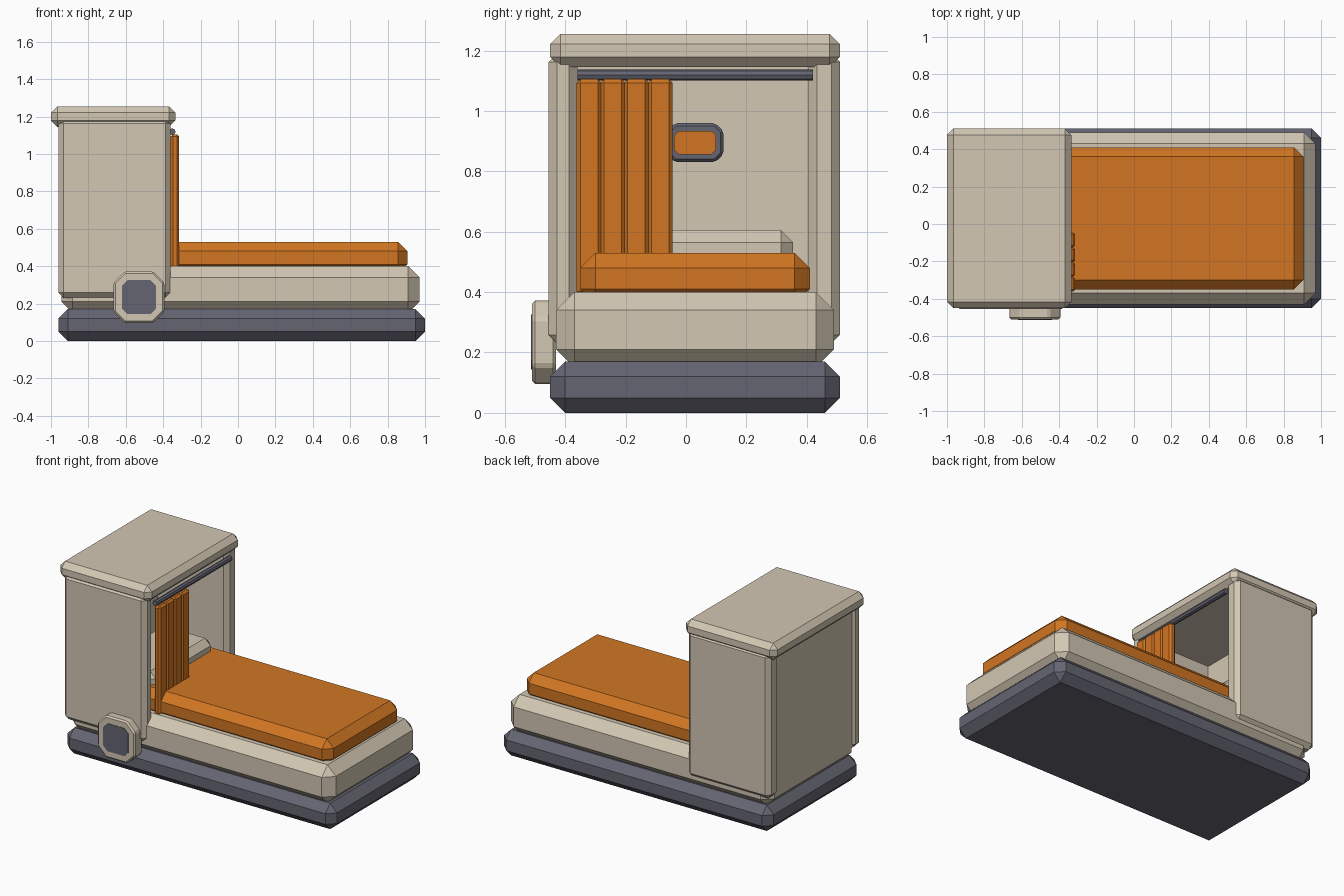
import bpy
import bmesh
from math import pi

if "Cube" in bpy.data.objects:
    bpy.data.objects.remove(bpy.data.objects["Cube"])


def material(name, rgb):
    m = bpy.data.materials.new(name)
    m.use_nodes = True
    m.diffuse_color = (*rgb, 1)
    m.node_tree.nodes["Principled BSDF"].inputs["Base Color"].default_value = (*rgb, 1)
    return m


CREAM = material("cream", (0.65, 0.57, 0.45))
ORANGE = material("orange", (0.64, 0.18, 0.016))
GREY = material("slate grey", (0.13, 0.13, 0.17))


def finish(name, bm, mat, bevel=0):
    """Turn a bmesh into a named, flat shaded object with chamfered edges."""
    bmesh.ops.recalc_face_normals(bm, faces=bm.faces)
    me = bpy.data.meshes.new(name)
    bm.to_mesh(me)
    bm.free()
    me.materials.append(mat)
    ob = bpy.data.objects.new(name, me)
    bpy.context.collection.objects.link(ob)
    if bevel:
        mod = ob.modifiers.new("chamfer", 'BEVEL')
        mod.width = bevel
        mod.segments = 1
        mod.limit_method = 'ANGLE'
    return ob


def box(name, x, y, z, mat, bevel):
    bm = bmesh.new()
    bmesh.ops.create_cube(bm, size=1)
    for v in bm.verts:
        for i, (lo, hi) in enumerate((x, y, z)):
            v.co[i] = lo if v.co[i] < 0 else hi
    return finish(name, bm, mat, bevel)


def clipped_outline(half_w, half_h, cut):
    """Rectangle with its four corners cut off."""
    w, h, c = half_w, half_h, cut
    quarter = [(w, h - c), (w - c, h)]
    right = quarter
    left = [(-a, b) for a, b in reversed(quarter)]
    top = right + left
    return top + [(-a, -b) for a, b in top]


def plate(name, half_w, half_h, cut, depth, mat, place, bevel=0):
    """Extruded clipped rectangle; place maps (across, up, out) to a position."""
    bm = bmesh.new()
    pts = clipped_outline(half_w, half_h, cut)
    face = bm.faces.new([bm.verts.new(place(a, b, 0)) for a, b in pts])
    new = bmesh.ops.extrude_face_region(bm, geom=[face])["geom"]
    shift = place(0, 0, depth) - place(0, 0, 0)
    bmesh.ops.translate(bm, vec=shift, verts=[v for v in new if isinstance(v, bmesh.types.BMVert)])
    return finish(name, bm, mat, bevel)


# Bed: plinth, frame, mattress and pillow
box("plinth", (-0.96, 1.0), (-0.45, 0.51), (0, 0.17), GREY, 0.05)
box("bed_frame", (-0.945, 0.97), (-0.43, 0.49), (0.15, 0.40), CREAM, 0.06)
box("mattress", (-0.86, 0.905), (-0.35, 0.41), (0.36, 0.53), ORANGE, 0.05)
box("pillow", (-0.80, -0.42), (-0.295, 0.355), (0.49, 0.605), CREAM, 0.04)

# Canopy: two side walls, a back wall set slightly in, and the roof
for name, y in (("right_wall", (-0.455, -0.36)), ("left_wall", (0.405, 0.51))):
    box(name, (-0.96, -0.36), y, (0.23, 1.19), CREAM, 0.028)
box("back_wall", (-0.945, -0.87), (-0.42, 0.48), (0.23, 1.19), CREAM, 0.01)
box("canopy_roof", (-1.0, -0.335), (-0.45, 0.51), (1.145, 1.255), CREAM, 0.034)

# Curtain rail and folds
bm = bmesh.new()
bmesh.ops.create_cone(bm, cap_ends=True, segments=8, radius1=0.018, radius2=0.018, depth=0.78)
rail = finish("curtain_rail", bm, GREY)
rail.rotation_euler = (pi / 2, 0, 0)
rail.location = (-0.352, 0.03, 1.119)
for i in range(4):
    y = -0.362 + i * 0.0785
    box(f"curtain_fold_{i + 1}", (-0.36, -0.315), (y, y + 0.082), (0.39, 1.105), ORANGE, 0.012)

from mathutils import Vector


# Wall screen above the pillow
def on_back_wall(a, b, out):
    return Vector((-0.88 + out, 0.03 + a, 0.895 + b))


plate("screen_surround", 0.095, 0.065, 0.028, 0.05, GREY, on_back_wall, 0.01)
plate("screen", 0.07, 0.039, 0.016, 0.057, ORANGE, on_back_wall)


# Octagonal control housing on the front side
def on_front(a, b, out):
    return Vector((-0.53 + a, -0.43 - out, 0.234 + b))


plate("control_housing", 0.136, 0.138, 0.06, 0.08, CREAM, on_front, 0.01)
plate("control_face", 0.091, 0.091, 0.03, 0.083, GREY, on_front)
